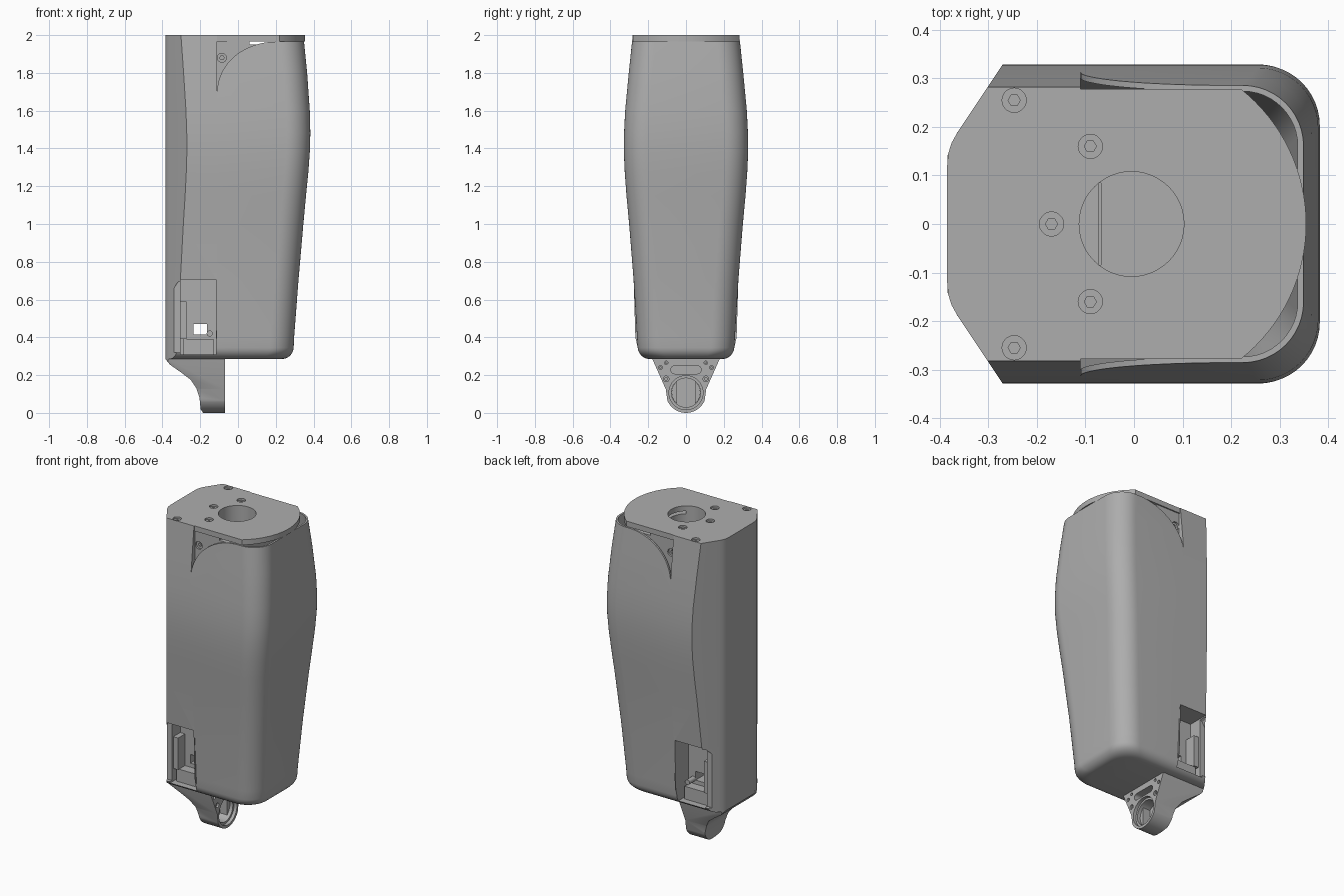
import bpy, bmesh, math
from mathutils import Vector

if "Cube" in bpy.data.objects:
    bpy.data.objects.remove(bpy.data.objects["Cube"])

grey = bpy.data.materials.new("housing_grey")
grey.use_nodes = True
COLOUR = (0.42, 0.42, 0.42, 1)
grey.diffuse_color = COLOUR
grey.node_tree.nodes["Principled BSDF"].inputs["Base Color"].default_value = COLOUR


def finish(name, bm, fix=True):
    if fix:
        bmesh.ops.recalc_face_normals(bm, faces=bm.faces)
    mesh = bpy.data.meshes.new(name)
    bm.to_mesh(mesh)
    bm.free()
    mesh.materials.append(grey)
    obj = bpy.data.objects.new(name, mesh)
    bpy.context.scene.collection.objects.link(obj)
    return obj


def prism(name, pts, axis, a, b):
    """Extrude a 2D outline along an axis from a to b."""
    place = {"x": lambda p, d: (d, p[0], p[1]),
             "y": lambda p, d: (p[0], d, p[1]),
             "z": lambda p, d: (p[0], p[1], d)}[axis]
    bm = bmesh.new()
    lo = [bm.verts.new(place(p, a)) for p in pts]
    hi = [bm.verts.new(place(p, b)) for p in pts]
    bm.faces.new(lo)
    bm.faces.new(hi)
    n = len(pts)
    for i in range(n):
        j = (i + 1) % n
        bm.faces.new((lo[i], lo[j], hi[j], hi[i]))
    return finish(name, bm)


def arc(cx, cy, r, start, end, n):
    return [(cx + r * math.cos(math.radians(start + (end - start) * i / n)),
             cy + r * math.sin(math.radians(start + (end - start) * i / n)))
            for i in range(n + 1)]


def circle(cx, cy, r, n=32):
    return arc(cx, cy, r, 0, 360, n)[:-1]


def rect(x0, x1, y0, y1):
    return [(x0, y0), (x1, y0), (x1, y1), (x0, y1)]


def mirror(half):
    return half + [(x, -y) for x, y in reversed(half)]


def loft(name, rows, closed):
    bm = bmesh.new()
    grid = [[bm.verts.new(p) for p in row] for row in rows]
    n = len(rows[0])
    for lo, hi in zip(grid, grid[1:]):
        for i in range(n if closed else n - 1):
            j = (i + 1) % n
            bm.faces.new((lo[i], lo[j], hi[j], hi[i]))
    bm.faces.new(list(reversed(grid[0])))
    if closed:
        bm.faces.new(grid[-1])
    return finish(name, bm, closed)


def bake(obj):
    dg = bpy.context.evaluated_depsgraph_get()
    mesh = bpy.data.meshes.new_from_object(obj.evaluated_get(dg))
    obj.modifiers.clear()
    obj.data = mesh


def combine(obj, tool, op="DIFFERENCE"):
    mod = obj.modifiers.new(op, "BOOLEAN")
    mod.operation = op
    mod.solver = "EXACT"
    mod.object = tool
    bpy.context.view_layer.update()
    bake(obj)
    bpy.data.objects.remove(tool)


def cut(obj, pts, axis, a, b):
    combine(obj, prism("cutter", pts, axis, a, b))


def screw(obj, u, v, r, axis, surface, inward):
    """Counterbore with a hexagonal socket."""
    cut(obj, circle(u, v, r, 20), axis, surface - inward * 0.01, surface + inward * 0.012)
    cut(obj, circle(u, v, r * 0.5, 6), axis, surface, surface + inward * 0.03)


# Silhouette keys: height, right edge, half depth
KEYS = [(0.285, 0.292, 0.252), (0.4, 0.297, 0.259), (0.7, 0.32, 0.277), (1.0, 0.346, 0.301),
        (1.15, 0.36, 0.315), (1.27, 0.372, 0.324), (1.38, 0.38, 0.329), (1.48, 0.383, 0.328),
        (1.6, 0.38, 0.322), (1.8, 0.366, 0.303), (2.0, 0.346, 0.282)]
BOTTOM, ROUND, SPLIT = 0.285, 0.06, -0.11


def silhouette(z):
    for (z0, r0, w0), (z1, r1, w1) in zip(KEYS, KEYS[1:]):
        if z <= z1 + 1e-6:
            t = (z - z0) / (z1 - z0)
            break
    inset = 0
    if z < BOTTOM + ROUND:
        inset = ROUND - math.sqrt(max(0, ROUND ** 2 - (BOTTOM + ROUND - z) ** 2))
    return r0 + (r1 - r0) * t - inset, w0 + (w1 - w0) * t - inset


def cover_row(z):
    r, w = silhouette(z)
    c = 0.125
    lower = [(SPLIT, -w)] + arc(r - c, -w + c, c, -90, 0, 12)
    return [(x, y, z) for x, y in mirror(lower)]


def core_row(z):
    w = silhouette(z)[1]
    if 0.36 < z < 0.65:
        w = max(w, 0.268)
    half = [(SPLIT, w), (-0.30 + (w - 0.285) / 1.5, w), (-0.365, 0.187),
            (-0.376, 0.167), (-0.383, 0.145), (-0.385, 0.12)]
    return [(x, y, z) for x, y in mirror(half)]


rounding = [BOTTOM + ROUND * (1 - math.cos(math.radians(a))) for a in range(0, 91, 15)]
heights = rounding + [k[0] for k in KEYS[1:]]

# Thin curved cover, scooped out at both upper corners
cover = loft("shell_cover", [cover_row(z) for z in heights], False)
solid = cover.modifiers.new("thickness", "SOLIDIFY")
solid.thickness = 0.012
solid.offset = -1
bpy.context.view_layer.update()
bake(cover)
scoop = [(0.2 + 0.31 * math.cos(a), 1.70 + 0.265 * math.sin(a))
         for a in (math.radians(180 - 90 * i / 20) for i in range(21))]
cut(cover, [(-0.3, 1.70)] + scoop + [(0.6, 1.965), (0.6, 2.2), (-0.3, 2.2)], "y", -0.6, 0.6)

# Main core with chamfered corners, top plate and inner support
core = loft("core_housing", [core_row(z) for z in heights], True)
rim = arc(0, 0, 0.355, 51.5, 0, 16)
plate = mirror([(-0.2, 0.278)] + rim[:-1] + [(0.355, 0.001)])
combine(core, prism("top_plate", plate, "z", 1.967, 2.0), "UNION")
support = [(-0.15, 1.65), (0.2, 1.65), (0.2, 1.95), (0.06, 1.95), (0.06, 1.98), (-0.15, 1.98)]
combine(core, prism("support", support, "y", -0.27, 0.27), "UNION")

# Cable opening and plate screws
cut(core, circle(-0.005, 0, 0.108, 48), "z", 1.88, 2.1)
cut(core, rect(-0.073, -0.068, -0.085, 0.085), "z", 1.85, 1.9)
for x, y in [(-0.247, 0.255), (-0.247, -0.255), (-0.09, 0.16), (-0.09, -0.16), (-0.17, 0)]:
    screw(core, x, y, 0.025, "z", 2.0, -1)

# Service pockets on both sides
for s in (1, -1):
    screw(core, -0.085, 1.88, 0.024, "y", s * 0.27, -s)
    cut(core, rect(-0.305, -0.116, 0.31, 0.705), "y", s * 0.14, s * 0.4)
    lip = [(-0.355, 0.32), (-0.3, 0.32), (-0.3, 0.7), (-0.32, 0.69), (-0.345, 0.65), (-0.355, 0.6)]
    cut(core, lip, "y", s * 0.225, s * 0.4)
cut(core, rect(-0.235, -0.165, 0.415, 0.47), "y", -0.3, 0.3)
for side, s in (("left", 1), ("right", -1)):
    prism(side + "_pocket_bar", rect(-0.307, -0.272, 0.39, 0.59), "y", s * 0.13, s * 0.21)
    prism(side + "_pocket_ledge", rect(-0.29, -0.13, 0.305, 0.39), "y", s * 0.13, s * 0.2)
    prism(side + "_pocket_boss", circle(-0.15, 0.42, 0.016, 16), "y", s * 0.13, s * 0.2)

# Joint bracket: side profile trimmed by its front and plan outlines
side_profile = [(-0.07, 0.3), (-0.07, 0), (-0.185, 0), (-0.198, 0.02), (-0.204, 0.08),
                (-0.22, 0.13), (-0.25, 0.175), (-0.3, 0.213), (-0.36, 0.255),
                (-0.384, 0.285), (-0.384, 0.3)]
bracket = prism("joint_bracket", side_profile, "y", -0.3, 0.3)
outline = [(-0.178, 0.31), (-0.178, 0.285)] + arc(0, 0.107, 0.107, 203, 337, 28)
outline += [(0.178, 0.285), (0.178, 0.31)]
outline[2:2] = [(-0.107, 0.125)]
outline[-2:-2] = [(0.107, 0.125)]
combine(bracket, prism("trim", outline, "x", -0.5, 0.1), "INTERSECT")
plan = mirror([(0, 0.187), (-0.365, 0.187), (-0.383, 0.145), (-0.39, 0.12)])
combine(bracket, prism("trim", plan, "z", -0.1, 0.5), "INTERSECT")

# Stepped bearing seat, slot and bracket screws
cut(bracket, circle(0, 0.107, 0.09, 40), "x", -0.09, 0)
cut(bracket, circle(0, 0.107, 0.077, 40), "x", -0.16, 0)
slot = arc(0.06, 0.228, 0.021, -90, 90, 8) + arc(-0.06, 0.228, 0.021, 90, 270, 8)
cut(bracket, slot, "x", -0.12, 0)
for s in (1, -1):
    for y, z, r in [(0.105, 0.265, 0.009), (0.135, 0.24, 0.011), (0.105, 0.18, 0.015)]:
        screw(bracket, s * y, z, r, "x", -0.07, -1)
    mid = 0 if s > 0 else 180
    lobe = arc(0, 0.107, 0.076, mid - 50, mid + 50, 12)
    prism("left_bearing_lobe" if s > 0 else "right_bearing_lobe", lobe, "x", -0.165, -0.11)

# Smooth curved surfaces, keep edges crisp
bpy.ops.object.select_all(action="DESELECT")
for obj in bpy.context.scene.objects:
    if obj.type == "MESH":
        obj.select_set(True)
        bpy.context.view_layer.objects.active = obj
bpy.ops.object.shade_smooth_by_angle(angle=math.radians(30))
